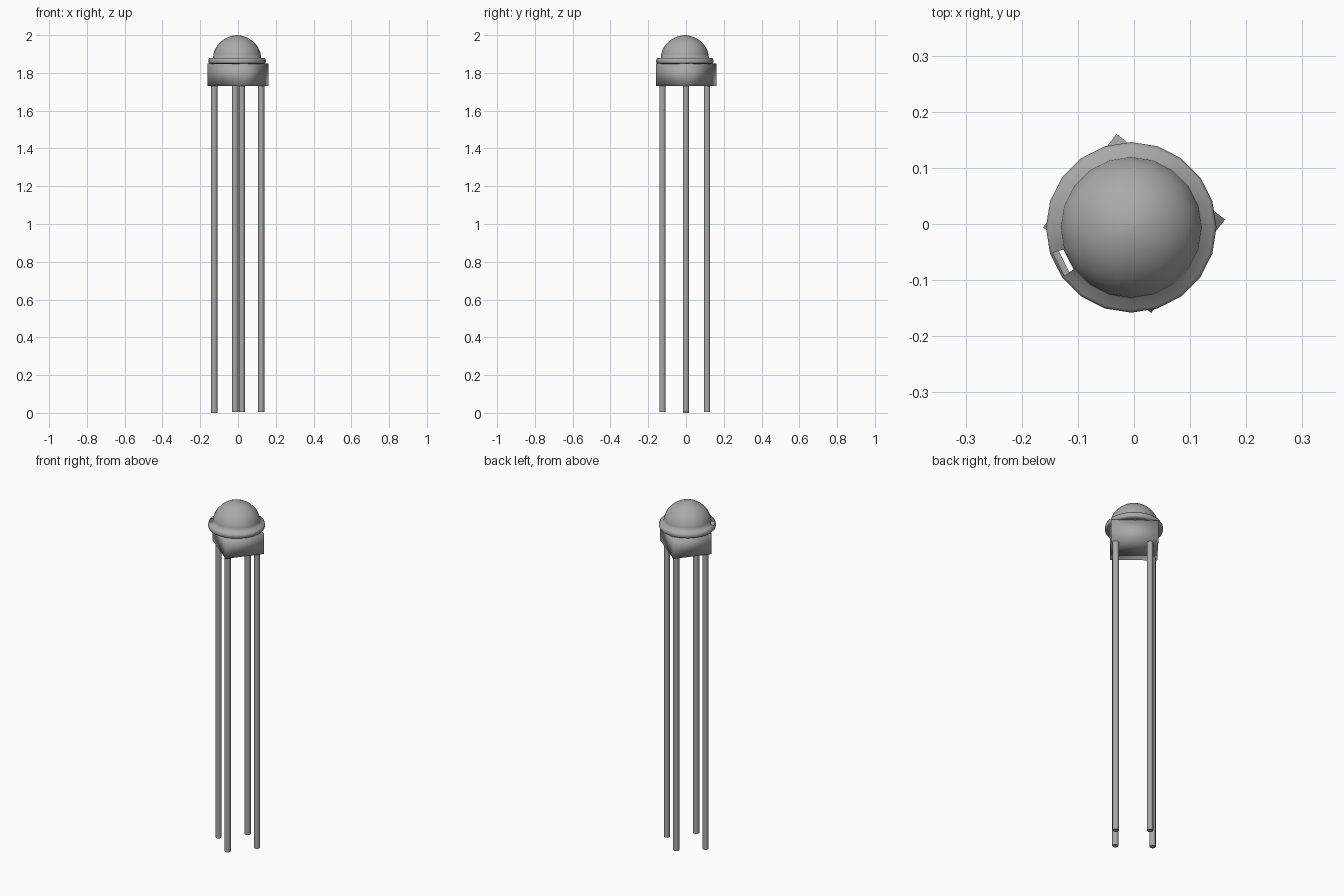
import bpy, bmesh, math

if "Cube" in bpy.data.objects:
    bpy.data.objects.remove(bpy.data.objects["Cube"])

grey = bpy.data.materials.new("dark_grey")
grey.diffuse_color = (0.4, 0.4, 0.4, 1)
grey.use_nodes = True
grey.node_tree.nodes["Principled BSDF"].inputs["Base Color"].default_value = grey.diffuse_color

def finish(bm, name, smooth_angle=None):
    me = bpy.data.meshes.new(name)
    bmesh.ops.recalc_face_normals(bm, faces=bm.faces)
    bm.to_mesh(me)
    bm.free()
    me.materials.append(grey)
    ob = bpy.data.objects.new(name, me)
    bpy.context.collection.objects.link(ob)
    bpy.ops.object.select_all(action='DESELECT')
    ob.select_set(True)
    bpy.context.view_layer.objects.active = ob
    if smooth_angle is None:
        bpy.ops.object.shade_smooth()
    else:
        bpy.ops.object.shade_smooth_by_angle(angle=math.radians(smooth_angle))
    return ob

def lathe(name, profile, centre, sides, skip=(), smooth_angle=None):
    """Revolve (radius, z) points; skip holds (band, side) faces left open."""
    bm = bmesh.new()
    rings = []
    for r, z in profile:
        if r == 0:
            rings.append([bm.verts.new((*centre, z))] * sides)
            continue
        rings.append([bm.verts.new((centre[0] + r * math.cos(math.tau * i / sides),
                                    centre[1] + r * math.sin(math.tau * i / sides), z))
                      for i in range(sides)])
    for k in range(len(rings) - 1):
        for i in range(sides):
            if (k, i) in skip:
                continue
            j = (i + 1) % sides
            quad = [rings[k][i], rings[k][j], rings[k + 1][j], rings[k + 1][i]]
            bm.faces.new(list(dict.fromkeys(quad)))
    return finish(bm, name, smooth_angle)

# lens: rim flange running into a 20 sided dome, with one small notch in the rim
steps = 10
rim = [(0.118, 1.849), (0.136, 1.848), (0.148, 1.850), (0.152, 1.857),
       (0.152, 1.868), (0.147, 1.878)]
dome = [(0.127 * math.cos(math.pi / 2 * t / steps) ** 1.12,
         1.880 + 0.120 * math.sin(math.pi / 2 * t / steps)) for t in range(steps)]
lathe("lens", rim + dome + [(0, 2.0)], (-0.005, -0.006), 20, skip={(0, 11), (5, 11)})

# rectangular base block, turned under the flange
bm = bmesh.new()
bmesh.ops.create_cube(bm, size=1)
a = math.radians(-38.3)
for v in bm.verts:
    x, y = v.co.x * 0.246, v.co.y * 0.212
    v.co = (x * math.cos(a) - y * math.sin(a), x * math.sin(a) + y * math.cos(a) + 0.001,
            1.79 + v.co.z * 0.118)
finish(bm, "base_block")

# four wire legs
for name, x, y, z in (("leg_left", -0.126, 0.0, 0.0), ("leg_front", 0.021, -0.125, 0.006),
                      ("leg_back", -0.015, 0.112, 0.006), ("leg_right", 0.123, 0.0, 0.006)):
    lathe(name, [(0, z), (0.0165, z), (0.0165, 1.735), (0, 1.735)], (x, y), 10, smooth_angle=40)
